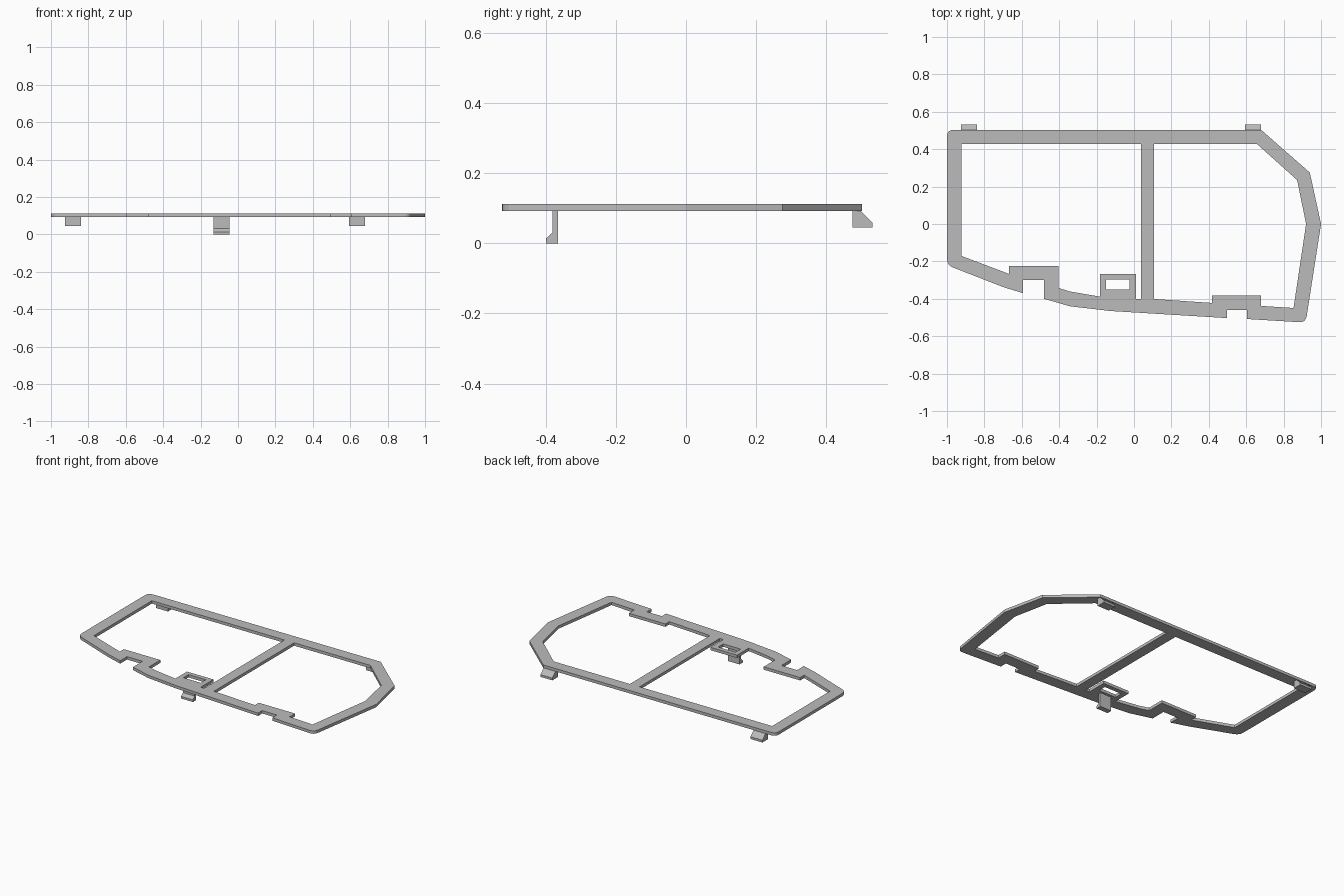
import bpy, bmesh
from mathutils import Vector

cube = bpy.data.objects.get("Cube")
if cube:
    bpy.data.objects.remove(cube, do_unlink=True)

grey = bpy.data.materials.new("plain_grey")
grey.use_nodes = True
colour = (0.5, 0.5, 0.5, 1)
grey.diffuse_color = colour
grey.node_tree.nodes["Principled BSDF"].inputs["Base Color"].default_value = colour


def rounded(points, radius=0.035, steps=4):
    """Round every corner that carries a third value."""
    result = []
    for i, p in enumerate(points):
        c = Vector(p[:2])
        if len(p) == 2:
            result.append(c)
            continue
        before = Vector(points[i - 1][:2])
        after = Vector(points[(i + 1) % len(points)][:2])
        a = c + (before - c).normalized() * radius
        b = c + (after - c).normalized() * radius
        for k in range(steps + 1):
            t = k / steps
            result.append(a * (1 - t) ** 2 + c * 2 * t * (1 - t) + b * t ** 2)
    return result


def plate(name, loops, bottom, top):
    """Flat plate from an outer loop and its holes."""
    curve = bpy.data.curves.new(name, "CURVE")
    curve.dimensions = "2D"
    curve.fill_mode = "BOTH"
    curve.extrude = (top - bottom) / 2
    for loop in loops:
        spline = curve.splines.new("POLY")
        spline.points.add(len(loop) - 1)
        for point, p in zip(spline.points, loop):
            point.co = (p[0], p[1], 0, 1)
        spline.use_cyclic_u = True
    helper = bpy.data.objects.new(name + "_outline", curve)
    bpy.context.collection.objects.link(helper)
    graph = bpy.context.evaluated_depsgraph_get()
    mesh = bpy.data.meshes.new_from_object(helper.evaluated_get(graph))
    bpy.data.objects.remove(helper, do_unlink=True)
    bm = bmesh.new()
    bm.from_mesh(mesh)
    bmesh.ops.translate(bm, verts=bm.verts, vec=(0, 0, (top + bottom) / 2))
    finish(name, bm, mesh)


def side_profile(name, profile, left, right):
    """Extrude a (y, z) profile along x."""
    bm = bmesh.new()
    face = bm.faces.new([bm.verts.new((left, y, z)) for y, z in profile])
    out = bmesh.ops.extrude_face_region(bm, geom=[face])
    moved = [v for v in out["geom"] if isinstance(v, bmesh.types.BMVert)]
    bmesh.ops.translate(bm, verts=moved, vec=(right - left, 0, 0))
    finish(name, bm, bpy.data.meshes.new(name))


def finish(name, bm, mesh):
    bmesh.ops.remove_doubles(bm, verts=bm.verts, dist=0.0002)
    bmesh.ops.recalc_face_normals(bm, faces=bm.faces)
    for f in bm.faces:
        f.smooth = False
        f.material_index = 0
    bm.to_mesh(mesh)
    bm.free()
    mesh.materials.clear()
    mesh.materials.append(grey)
    bpy.context.collection.objects.link(bpy.data.objects.new(name, mesh))


# Frame: outer edge with two notches, two windows and a small slot
outer = rounded([
    (-1, 0.503, 1), (0.68, 0.503), (0.94, 0.275), (1, 0), (0.918, -0.527, 1),
    (0.604, -0.508), (0.604, -0.46), (0.497, -0.46), (0.497, -0.503),
    (-0.128, -0.465), (-0.342, -0.44), (-0.48, -0.4), (-0.48, -0.3),
    (-0.593, -0.3), (-0.593, -0.37), (-0.7, -0.337), (-1, -0.22, 1)])
left_window = [
    (-0.922, 0.427), (0.037, 0.427), (0.037, -0.401), (0.01, -0.4),
    (0.01, -0.268), (-0.182, -0.268), (-0.182, -0.388), (-0.342, -0.361),
    (-0.404, -0.342), (-0.404, -0.225), (-0.668, -0.225), (-0.668, -0.267),
    (-0.922, -0.171)]
right_window = [
    (0.107, 0.427), (0.658, 0.427), (0.872, 0.235), (0.92, 0),
    (0.853, -0.449), (0.68, -0.438), (0.68, -0.382), (0.417, -0.382),
    (0.417, -0.422), (0.107, -0.401)]
slot = [(-0.15, -0.297), (-0.024, -0.297), (-0.024, -0.35), (-0.15, -0.35)]
base, top = 0.093, 0.112
plate("frame", [outer, left_window, right_window, slot], base, top)

# Back hooks with a sloped upper side
hook = [(0.475, base), (0.475, 0.045), (0.532, 0.045), (0.532, 0.06), (0.498, base)]
for name, x in (("right_hook", -0.882), ("left_hook", 0.637)):
    side_profile(name, hook, x - 0.043, x + 0.043)

# Front snap clip with a tooth at its foot
clip = [(-0.366, base), (-0.366, 0), (-0.4, 0), (-0.4, 0.014), (-0.381, 0.031), (-0.381, base)]
side_profile("front_clip", clip, -0.131, -0.046)
